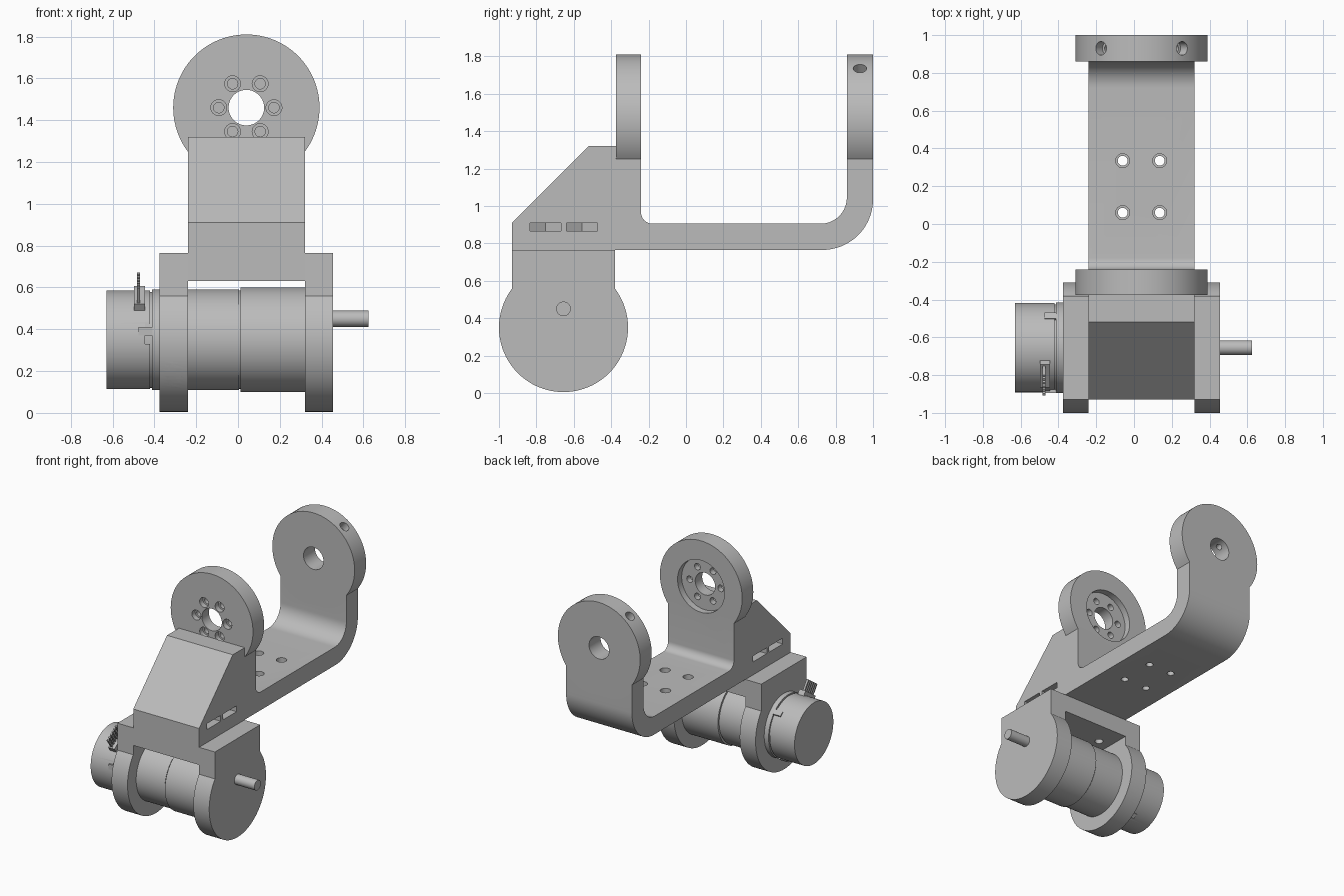
import bpy
import bmesh
from math import sin, cos, radians, pi
from mathutils import Vector, Matrix

cube = bpy.data.objects.get("Cube")
if cube:
    bpy.data.objects.remove(cube, do_unlink=True)

grey = bpy.data.materials.new("machined grey")
grey.use_nodes = True
grey.diffuse_color = (0.5, 0.5, 0.5, 1)
grey.node_tree.nodes["Principled BSDF"].inputs["Base Color"].default_value = (0.5, 0.5, 0.5, 1)

X, Y, Z = Vector((1, 0, 0)), Vector((0, 1, 0)), Vector((0, 0, 1))
MY, MZ = -0.655, 0.35      # motor axis
DX, DZ = 0.04, 1.46        # disc centre
XL, XR = -0.24, 0.32       # inner bracket sides


def finish(bm, name):
    bmesh.ops.recalc_face_normals(bm, faces=bm.faces)
    mesh = bpy.data.meshes.new(name)
    bm.to_mesh(mesh)
    bm.free()
    mesh.materials.append(grey)
    ob = bpy.data.objects.new(name, mesh)
    bpy.context.collection.objects.link(ob)
    return ob


def cyl(name, start, end, r, segs=64, stretch=1):
    """Cylinder between two points; stretch lengthens one cross axis."""
    start, end = Vector(start), Vector(end)
    d = end - start
    side = X if abs(d.normalized().dot(X)) < 0.9 else Y
    up = d.normalized().cross(side).normalized()
    side = up.cross(d.normalized())
    rot = Matrix((side, up, d.normalized())).transposed().to_4x4()
    bm = bmesh.new()
    bmesh.ops.create_cone(bm, cap_ends=True, segments=segs, radius1=r, radius2=r, depth=d.length)
    bm.transform(Matrix.Translation((start + end) / 2) @ rot @ Matrix.Diagonal((1, stretch, 1, 1)))
    return finish(bm, name)


def prism(name, pts, a, b, axis="x"):
    """Extrude a yz outline along x, or an xy outline along z."""
    bm = bmesh.new()
    place = (lambda p: (a, p[0], p[1])) if axis == "x" else (lambda p: (p[0], p[1], a))
    face = bm.faces.new([bm.verts.new(place(p)) for p in pts])
    new = bmesh.ops.extrude_face_region(bm, geom=[face])["geom"]
    verts = [v for v in new if isinstance(v, bmesh.types.BMVert)]
    bmesh.ops.translate(bm, verts=verts, vec=(X if axis == "x" else Z) * (b - a))
    return finish(bm, name)


def box(name, lo, hi, turn=None):
    lo, hi = Vector(lo), Vector(hi)
    bm = bmesh.new()
    bmesh.ops.create_cube(bm, size=1)
    bm.transform(Matrix.Translation((lo + hi) / 2) @ Matrix.Diagonal((*(hi - lo), 1)))
    if turn:
        bm.transform(turn)
    return finish(bm, name)


def arc(cy, cz, r, a0, a1, n):
    angles = [radians(a0 + (a1 - a0) * i / n) for i in range(n + 1)]
    return [(cy + r * cos(t), cz + r * sin(t)) for t in angles]


def combine(target, tools, operation):
    """Apply booleans and remove the tool objects."""
    for tool in tools:
        mod = target.modifiers.new("cut", "BOOLEAN")
        mod.operation, mod.solver, mod.object = operation, "EXACT", tool
        tool.hide_render = True
    bpy.context.view_layer.update()
    dg = bpy.context.evaluated_depsgraph_get()
    mesh = bpy.data.meshes.new_from_object(target.evaluated_get(dg))
    target.modifiers.clear()
    target.data = mesh
    for tool in tools:
        bpy.data.objects.remove(tool, do_unlink=True)


def ring(r):
    return [(r * cos(i * pi / 3), r * sin(i * pi / 3)) for i in range(6)]


# Upper bracket: wedge, floor and curved rear arm as one profile
outline = [(-0.93, 0.765), (-0.93, 0.91), (-0.52, 1.32), (-0.24, 1.32)]
outline += arc(-0.18, 0.965, 0.06, 180, 270, 10)
outline += arc(0.72, 1.045, 0.14, -90, 0, 14)
outline += [(0.86, 1.3), (1.0, 1.3)]
outline += arc(0.73, 1.035, 0.27, 0, -90, 20)
bracket = prism("upper_bracket", outline, XL, XR)
combine(bracket, [cyl("front_disc", (DX, -0.375, DZ), (DX, -0.24, DZ), 0.35, 96),
                  cyl("rear_disc", (DX, 0.86, DZ), (DX, 1.0, DZ), 0.35, 96)], "UNION")

# Disc bores, horn recess and screw holes
cuts = [cyl("front_bore", (DX, -0.45, DZ), (DX, -0.2, DZ), 0.085),
        cyl("rear_bore", (DX, 0.8, DZ), (DX, 1.1, DZ), 0.085),
        cyl("horn_recess", (DX, -0.29, DZ), (DX, -0.2, DZ), 0.2)]
for dx, dz in ring(0.132):
    x, z = DX + dx, DZ + dz
    cuts.append(cyl("counterbore", (x, -0.376, z), (x, -0.335, z), 0.038, 24))
    cuts.append(cyl("screw_hole", (x, -0.35, z), (x, -0.25, z), 0.025, 24))
# Radial holes in the rear disc rim
for s in (-1, 1):
    d = Vector((s * 0.615, 0, 0.788))
    c = Vector((DX, 0.93, DZ))
    cuts.append(cyl("rim_counterbore", c + d * 0.29, c + d * 0.4, 0.036, 24))
    cuts.append(cyl("rim_hole", c + d * 0.07, c + d * 0.3, 0.022, 24))
# Floor holes
for x in (-0.06, 0.136):
    for y in (0.06, 0.335):
        cuts.append(cyl("floor_counterbore", (x, y, 0.85), (x, y, 0.95), 0.037, 24))
        cuts.append(cyl("floor_hole", (x, y, 0.7), (x, y, 0.9), 0.026, 24))
# Nut slots on both sides, with screw holes below them
bolts = [(x, y) for x in (XL + 0.1, XR - 0.1) for y in (-0.75, -0.557)]
for x, y in bolts:
    out = -0.2 if x < DX else 0.2
    tip = [(x + out, y - 0.083), (x + out, y + 0.083), (x - out * 0.25, y + 0.083),
           (x - out * 0.5, y), (x - out * 0.25, y - 0.083)]
    cuts.append(prism("nut_slot", tip, 0.865, 0.91, "z"))
    cuts.append(cyl("bolt_hole", (x, y, 0.7), (x, y, 0.88), 0.03, 24))
combine(bracket, cuts, "DIFFERENCE")

# Motor mount: two round cheeks joined by a bridge
cheek = [(-0.38, 0.765), (-0.93, 0.765)] + arc(MY, MZ, 0.345, 142.9, 397.1, 72)
mount = prism("motor_mount", cheek, -0.375, XL)
combine(mount, [prism("left_cheek", cheek, XR, 0.455),
                box("bridge", (-0.3, -0.93, 0.63), (0.4, -0.38, 0.765))], "UNION")
cuts = [cyl("motor_bore", (-0.5, MY, MZ), (-0.2, MY, MZ), 0.246, 96),
        cyl("shaft_bore", (0.3, MY, 0.45), (0.5, MY, 0.45), 0.085)]
for dy, dz in ring(0.215):
    y, z = MY + dy, MZ + dz
    cuts.append(cyl("counterbore", (0.41, y, z), (0.5, y, z), 0.038, 24))
    cuts.append(cyl("screw_hole", (0.3, y, z), (0.42, y, z), 0.025, 24))
for s in (-1, 1):
    d = Vector((0, s * cos(pi / 6), -0.5))
    c = Vector((-0.308, MY, MZ))
    cuts.append(cyl("clamp_hole", c + d * 0.2, c + d * 0.4, 0.035, 32, 1.9))
for x, y in bolts:
    cuts.append(cyl("bolt_hole", (x, y, 0.6), (x, y, 0.8), 0.03, 24))
combine(mount, cuts, "DIFFERENCE")

# Gear motor along x: name, start, end, radius
for name, x0, x1, r in (("gearbox", 0.012, 0.32, 0.25), ("gearbox_seam", 0.0, 0.014, 0.235),
                        ("motor_body", -0.412, 0.004, 0.24), ("encoder_neck", -0.46, -0.41, 0.228)):
    cyl(name, (x0, MY, MZ), (x1, MY, MZ), r, 96)
cyl("output_shaft", (0.3, MY, 0.45), (0.625, MY, 0.45), 0.039, 32)

# Encoder cap with notches around its open rim
cap = cyl("encoder_cap", (-0.63, MY, MZ), (-0.42, MY, MZ), 0.236, 96)
notches = []
for a in (0, 125, 235):
    turn = Matrix.Translation((0, MY, MZ)) @ Matrix.Rotation(radians(a), 4, "X")
    notches.append(box("notch", (-0.445, -0.3, -0.02), (-0.4, -0.222, 0.1), turn))
    box("cap_tab", (-0.475, -0.24, 0.02), (-0.41, -0.215, 0.06), turn)
combine(cap, notches, "DIFFERENCE")

# Encoder plug and its row of pins
turn = Matrix.Translation((0, MY, MZ)) @ Matrix.Rotation(radians(35), 4, "X")
box("plug", (-0.497, -0.075, 0.18), (-0.445, 0.075, 0.262), turn)
for i in range(6):
    y = (i - 2.5) * 0.024
    box("pin", (-0.484, y - 0.006, 0.25), (-0.468, y + 0.006, 0.345), turn)

# Smooth round walls, keep edges sharp
bpy.ops.object.select_all(action="DESELECT")
for ob in bpy.context.collection.objects:
    if ob.type == "MESH":
        ob.select_set(True)
        bpy.context.view_layer.objects.active = ob
bpy.ops.object.shade_smooth_by_angle(angle=radians(30))
